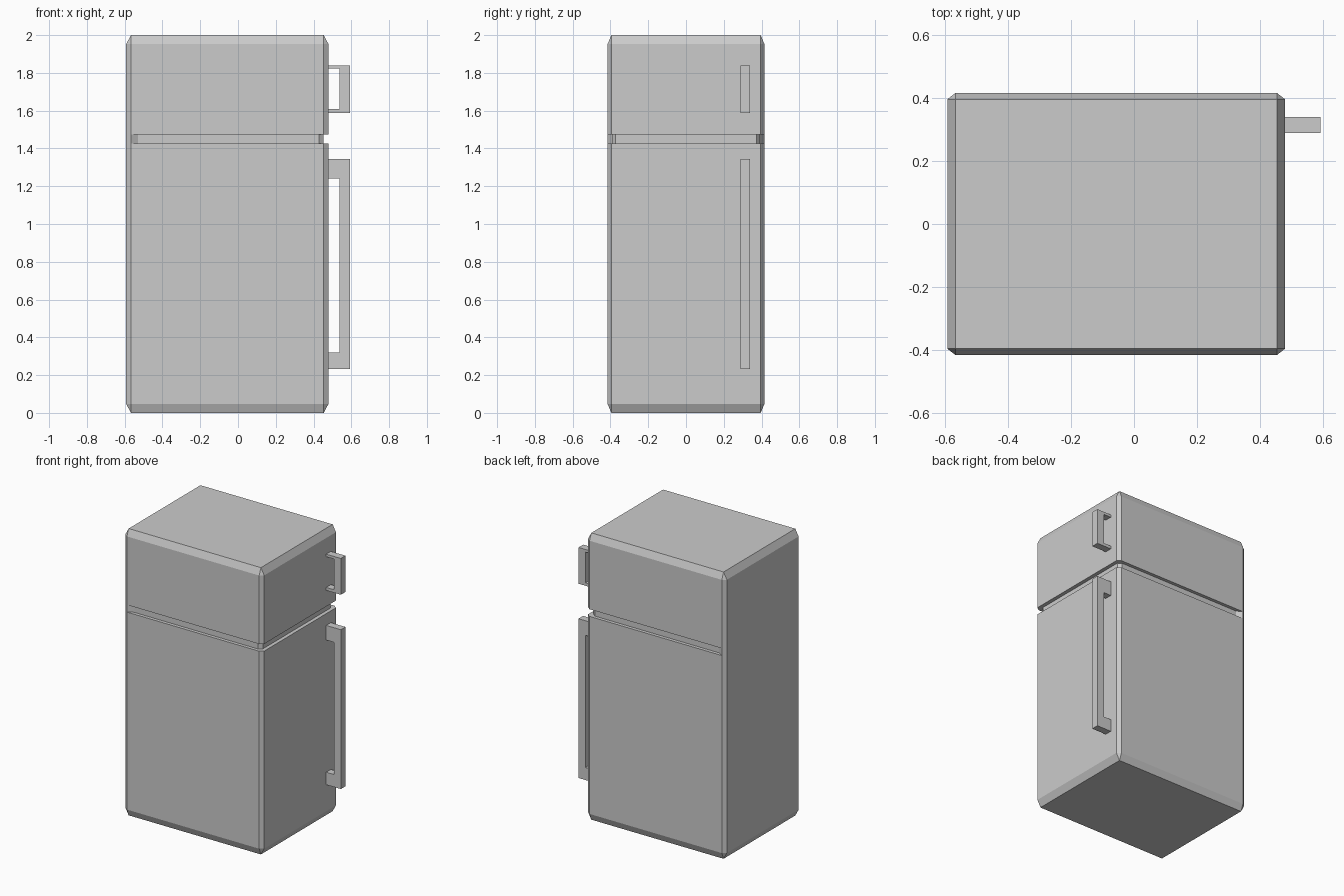
import bpy, bmesh
from mathutils import Vector

if "Cube" in bpy.data.objects:
    bpy.data.objects.remove(bpy.data.objects["Cube"])

X0, X1 = -0.592, 0.479      # cabinet sides
HALF_Y = 0.415
SEAM = (1.425, 1.475)       # gap between the two doors


def add_object(name, bm):
    bmesh.ops.recalc_face_normals(bm, faces=bm.faces)
    mesh = bpy.data.meshes.new(name)
    bm.to_mesh(mesh)
    bm.free()
    obj = bpy.data.objects.new(name, mesh)
    bpy.context.collection.objects.link(obj)
    return obj


# Cabinet: chamfered cube stretched to size
bm = bmesh.new()
bmesh.ops.create_cube(bm, size=1)
bmesh.ops.bevel(bm, geom=bm.edges[:], offset=0.0237, segments=1,
                profile=0.5, affect='EDGES')
bmesh.ops.scale(bm, vec=(X1 - X0, 2 * HALF_Y, 2), verts=bm.verts)
bmesh.ops.translate(bm, vec=((X0 + X1) / 2, 0, 1), verts=bm.verts)

# Seam: groove round the front, right and back; left side stays whole
for z in SEAM:
    bmesh.ops.bisect_plane(bm, geom=bm.verts[:] + bm.edges[:] + bm.faces[:],
                           plane_co=(0, 0, z), plane_no=(0, 0, 1))
bm.normal_update()
band = []
for f in bm.faces:
    c = f.calc_center_median()
    if SEAM[0] < c.z < SEAM[1] and f.normal.x > -0.1:
        band.append(f)
bmesh.ops.inset_region(bm, faces=band, thickness=0, depth=0,
                       use_boundary=True, use_even_offset=True)
for v in {v for f in band for v in f.verts}:
    v.co.x += -0.026 if v.co.x > 0 else 0.038
    v.co.y += -0.023 if v.co.y > 0 else 0.023
add_object("cabinet", bm)


# Handles: C-shaped profile extruded in depth
def handle(name, z0, z1, arm):
    xi, xo = 0.538, 0.592
    profile = [(X1, z0), (xo, z0), (xo, z1), (X1, z1),
               (X1, z1 - arm[1]), (xi, z1 - arm[1]),
               (xi, z0 + arm[0]), (X1, z0 + arm[0])]
    bm = bmesh.new()
    near = [bm.verts.new((x, 0.288, z)) for x, z in profile]
    far = [bm.verts.new((x, 0.339, z)) for x, z in profile]
    bm.faces.new(near)
    bm.faces.new(far[::-1])
    n = len(profile)
    for i in range(n):
        j = (i + 1) % n
        bm.faces.new((near[i], far[i], far[j], near[j]))
    add_object(name, bm)


handle("freezer_handle", 1.587, 1.84, (0.021, 0.018))
handle("fridge_handle", 0.232, 1.343, (0.087, 0.102))
